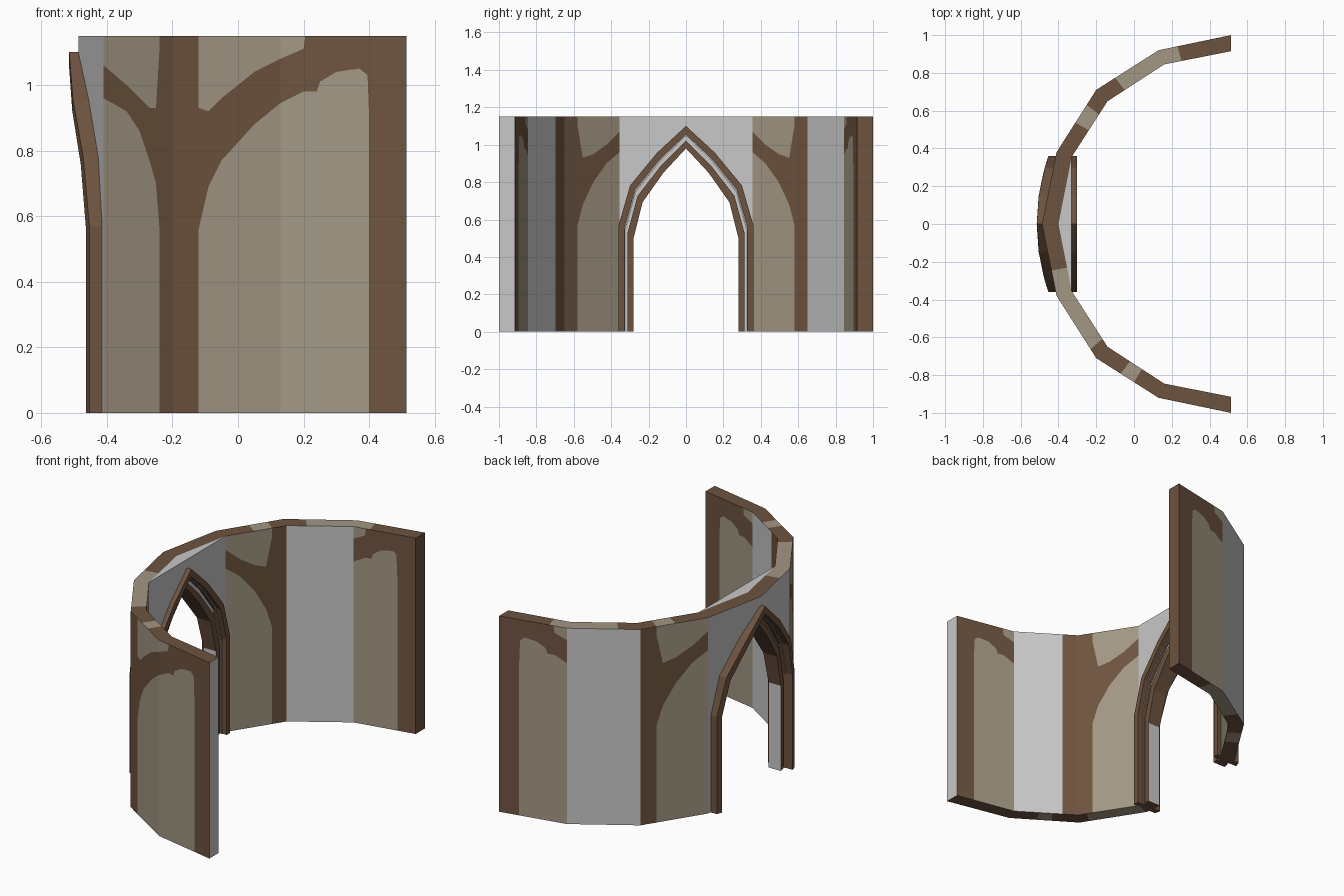
import bpy, bmesh

if "Cube" in bpy.data.objects:
    bpy.data.objects.remove(bpy.data.objects["Cube"])

H = 1.15


def material(name, rgb):
    m = bpy.data.materials.new(name)
    m.diffuse_color = (*rgb, 1)
    m.use_nodes = True
    m.node_tree.nodes["Principled BSDF"].inputs["Base Color"].default_value = m.diffuse_color
    return m


MATS = [material("bare_grey", (0.58, 0.58, 0.58)),
        material("plaster_beige", (0.36, 0.31, 0.23)),
        material("wood_brown", (0.155, 0.087, 0.05))]
GREY, BEIGE, BROWN = 0, 1, 2


def make(name, faces):
    """Object from (points, colour) faces, welded into one flat-shaded mesh."""
    bm = bmesh.new()
    for pts, col in faces:
        keep = []
        for p in pts:
            if all(sum((a - b) ** 2 for a, b in zip(p, q)) > 1e-9 for q in keep):
                keep.append(p)
        if len(keep) > 2:
            f = bm.faces.new([bm.verts.new(p) for p in keep])
            f.material_index = col
    bmesh.ops.remove_doubles(bm, verts=bm.verts, dist=1e-4)
    bmesh.ops.recalc_face_normals(bm, faces=bm.faces)
    me = bpy.data.meshes.new(name)
    bm.to_mesh(me)
    bm.free()
    for m in MATS:
        me.materials.append(m)
    ob = bpy.data.objects.new(name, me)
    bpy.context.collection.objects.link(ob)
    return ob


# Curved side walls: plan corners, outer and inner
OUT = [(-0.41, 0.38), (-0.20, 0.71), (0.13, 0.92), (0.514, 1.0)]
INN = [(-0.33, 0.355), (-0.14, 0.65), (0.16, 0.845), (0.514, 0.915)]
# Painted timber: position along wall, lower and upper edge of the brown band
BAND_REST = [(-0.20, 0, H), (-0.12, 0, H),
             (-0.12, .56, .93), (-0.09, .69, .92), (-0.05, .77, .96), (0.05, .88, 1.04),
             (0.13, .945, 1.08), (0.20, .98, 1.11), (0.205, .98, H), (0.24, .98, H),
             (0.25, 1.01, H), (0.30, 1.04, H), (0.37, 1.05, H),
             (0.395, 1.03, H), (0.40, .9, H), (0.40, 0, H), (0.514, 0, H)]
BAND_OUT = [(-0.41, .96, 1.06), (-0.34, .92, 1.0), (-0.30, .86, .96), (-0.27, .77, .93),
            (-0.25, .70, .93), (-0.24, .57, 1.1), (-0.24, 0, H)] + BAND_REST
BAND_IN = [(-0.41, .96, 1.07), (-0.36, .90, 1.0), (-0.31, .80, .95), (-0.27, .68, .93),
           (-0.25, .57, 1.1), (-0.25, 0, H)] + BAND_REST


def plan(u, inner):
    """Point on the wall plan at outer coordinate u."""
    for i in range(3):
        a, b = OUT[i][0], OUT[i + 1][0]
        if u <= b + 1e-6:
            t = (u - a) / (b - a)
            p, q = (INN if inner else OUT)[i:i + 2]
            return p[0] + (q[0] - p[0]) * t, p[1] + (q[1] - p[1]) * t


def side_wall(name, s, band_out, bare, top_beige, end_colour):
    faces = []
    # Painted wall surfaces, with bare stretches
    for inner, band in ((0, band_out), (1, BAND_IN)):
        for (u, a0, b0), (v, a1, b1) in zip(band, band[1:]):
            if v - u < 1e-6:
                continue
            lo, hi = bare[inner]
            (x0, y0), (x1, y1) = plan(u, inner), plan(v, inner)
            for l0, h0, l1, h1, col in ((0, a0, 0, a1, BEIGE), (a0, b0, a1, b1, BROWN),
                                        (b0, H, b1, H, BEIGE)):
                if lo < (u + v) / 2 < hi:
                    col = GREY
                faces.append(([(x0, s * y0, l0), (x1, s * y1, l1),
                               (x1, s * y1, h1), (x0, s * y0, h0)], col))
    # Top and bottom rims
    cuts = sorted({p[0] for p in OUT} | {u for r in top_beige for u in r})
    for u, v in zip(cuts, cuts[1:]):
        edge = [plan(u, 0), plan(v, 0), plan(v, 1), plan(u, 1)]
        rim = BEIGE if any(lo < (u + v) / 2 < hi for lo, hi in top_beige) else BROWN
        for z in (H, 0):
            faces.append(([(x, s * y, z) for x, y in edge], rim))
    (x0, y0), (x1, y1) = OUT[-1], INN[-1]
    faces.append(([(x0, s * y0, 0), (x1, s * y1, 0), (x1, s * y1, H), (x0, s * y0, H)],
                  end_colour))
    make(name, faces)


side_wall("back_wall", 1, BAND_IN, [(-0.2, 0.13), (-0.2, 0.13)],
          [(-0.10, 0.23), (-0.31, -0.25)], BROWN)
side_wall("front_wall", -1, BAND_OUT, [(9, 9), (-0.12, 0.13)],
          [(-0.41, -0.23), (-0.07, 0.0)], GREY)


# Doorway: pointed arch outlines
def arch(half, spring, apex):
    shape = [(1, 0), (0.83, 0.40), (0.43, 0.73), (0, 1)]
    right = [(half, 0)] + [(half * a, spring + (apex - spring) * b) for a, b in shape]
    return [(-y, z) for y, z in right[:-1]] + right[::-1]


def outer_x(y):
    return -0.487 + 0.077 * abs(y) / 0.38


def inner_x(y):
    return -0.33


# Door wall: bent outer skin, flat inner skin, timber reveal
opening = arch(0.325, 0.55, 1.05)
faces = []
for fx, half in ((outer_x, 0.38), (inner_x, 0.355)):
    line = [(-half, 0)] + opening + [(half, 0)]
    for (y0, z0), (y1, z1) in zip(line, line[1:]):
        if abs(y0 - y1) > 1e-6:
            faces.append(([(fx(y0), y0, z0), (fx(y1), y1, z1),
                           (fx(y1), y1, H), (fx(y0), y0, H)], GREY))
for (y0, z0), (y1, z1) in zip(opening, opening[1:]):
    faces.append(([(outer_x(y0), y0, z0), (outer_x(y1), y1, z1),
                   (inner_x(y1), y1, z1), (inner_x(y0), y0, z0)], BROWN))
for s in (-1, 1):
    far = BEIGE if s < 0 else BROWN
    for t0, t1, col in ((0, .65, BROWN), (.65, 1, far)):
        quad = [(-0.487 + .077 * t0, s * .38 * t0, H), (-0.487 + .077 * t1, s * .38 * t1, H),
                (-0.40 + .07 * t1, s * .355 * t1, H), (-0.40 + .07 * t0, s * .355 * t0, H)]
        faces.append((quad, col))
    faces.append(([(-0.41, s * .38, 0), (-0.33, s * .355, 0), (-0.33, s * .325, 0),
                   (outer_x(.325), s * .325, 0)], BROWN))
faces.append(([(-0.33, .355, H), (-0.40, 0, H), (-0.33, -.355, H)], GREY))
make("door_wall", faces)


def arch_band(name, big, small, fa, fb, out_col=BROWN, in_col=BROWN, jamb_col=BROWN):
    """Solid arch-shaped moulding between two outlines and two x surfaces."""
    faces = []
    n = len(big)
    for i in range(n - 1):
        a, b, c, d = big[i], big[i + 1], small[i + 1], small[i]
        for f, col in ((fa, out_col), (fb, in_col)):
            faces.append(([(f(y), y, z) for y, z in (a, b, c, d)], col))
        jamb = jamb_col if i in (0, n - 2) else BROWN
        for (p, q), col in (((a, b), BROWN), ((c, d), jamb)):
            faces.append(([(fa(p[0]), *p), (fa(q[0]), *q),
                           (fb(q[0]), *q), (fb(p[0]), *p)], col))
    for i in (0, n - 1):
        (ya, za), (yb, zb) = big[i], small[i]
        faces.append(([(fa(ya), ya, za), (fb(ya), ya, za),
                       (fb(yb), yb, zb), (fa(yb), yb, zb)], BROWN))
    make(name, faces)


# Arch mouldings, stepped towards the middle of the reveal
arch_band("outer_arch_trim", arch(.36, .57, 1.10), arch(.328, .56, 1.055),
          lambda y: -0.515 + 0.062 * (y / .36) ** 2, lambda y: outer_x(y) + 0.004)
arch_band("inner_arch_trim", arch(.36, .57, 1.10), arch(.328, .56, 1.055),
          lambda y: -0.335, lambda y: -0.303)
arch_band("reveal_step", arch(.324, .55, 1.049), arch(.298, .52, 1.01),
          lambda y: outer_x(y) + 0.02, lambda y: -0.35, BROWN, GREY)
arch_band("inner_lining", arch(.312, .53, 1.02), arch(.28, .50, 0.98),
          lambda y: outer_x(y) + 0.01, lambda y: -0.34, BROWN, BROWN, GREY)
